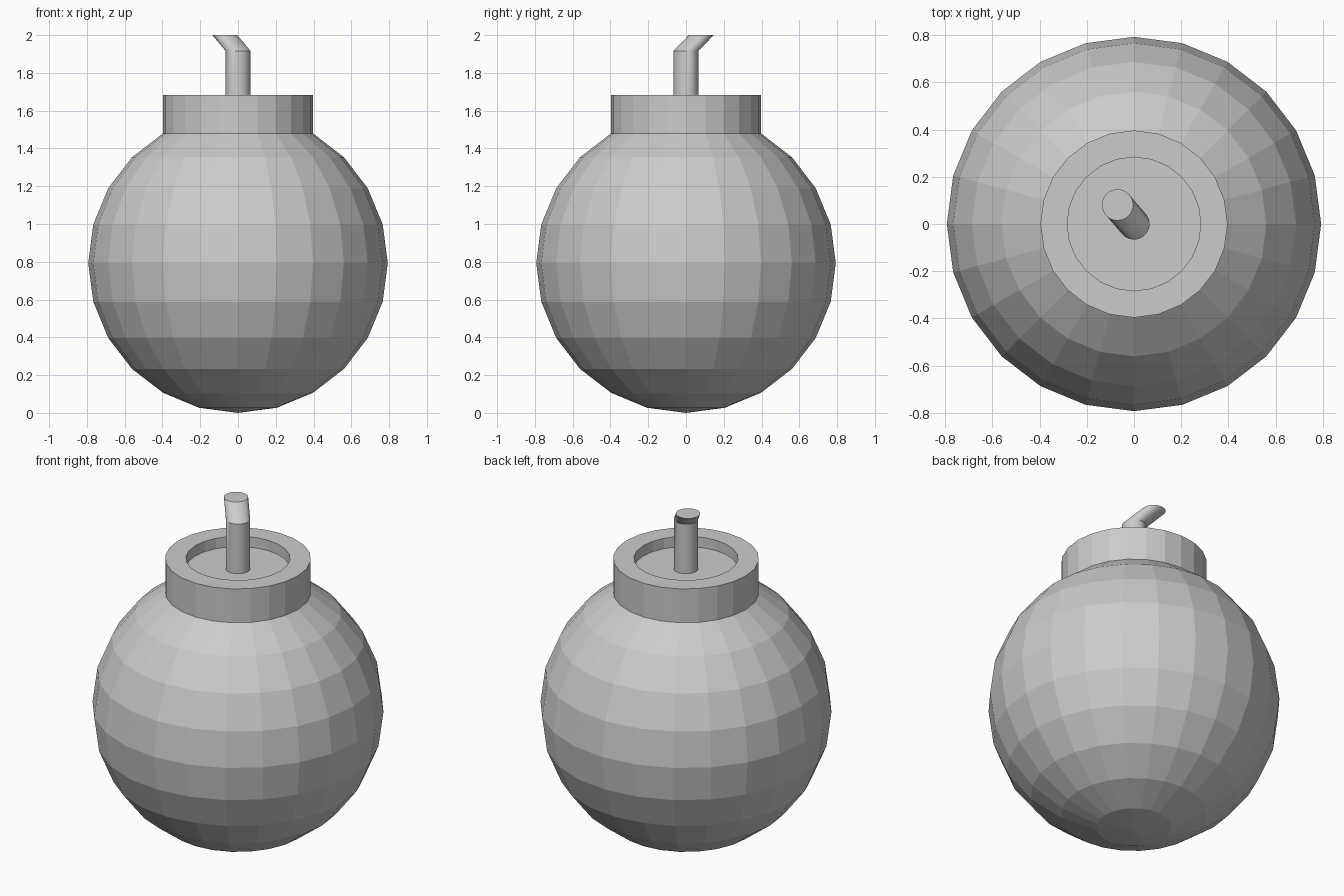
import bpy, bmesh
from math import sin, cos, pi

cube = bpy.data.objects.get("Cube")
if cube:
    bpy.data.objects.remove(cube, do_unlink=True)

GREY = (0.6, 0.6, 0.6, 1.0)
grey = bpy.data.materials.new("plain grey")
grey.use_nodes = True
grey.diffuse_color = GREY
grey.node_tree.nodes["Principled BSDF"].inputs["Base Color"].default_value = GREY


def loft(name, rings, sides, smooth=False):
    """Skin a stack of circles (radius, x, y, z); a zero radius closes to a point."""
    bm = bmesh.new()
    loops = []
    for r, x, y, z in rings:
        if r == 0:
            loops.append([bm.verts.new((x, y, z))] * sides)
        else:
            loops.append([bm.verts.new((x + r * cos(2 * pi * i / sides),
                                        y + r * sin(2 * pi * i / sides), z))
                          for i in range(sides)])
    for low, high in zip(loops, loops[1:]):
        for i in range(sides):
            j = (i + 1) % sides
            quad = dict.fromkeys((low[i], low[j], high[j], high[i]))
            bm.faces.new(list(quad))
    if rings[-1][0]:
        bm.faces.new(loops[-1])
    mesh = bpy.data.meshes.new(name)
    bm.to_mesh(mesh)
    bm.free()
    mesh.materials.append(grey)
    obj = bpy.data.objects.new(name, mesh)
    bpy.context.collection.objects.link(obj)
    if smooth:
        bpy.ops.object.select_all(action='DESELECT')
        obj.select_set(True)
        bpy.context.view_layer.objects.active = obj
        bpy.ops.object.shade_smooth_by_angle(angle=pi / 6)
    return obj


SIDES = 24
R = 0.793
STEP = pi / 12

# Round body: bottom pole up to the neck, then the neck wall, rim and sunken floor
body = [(R * sin(k * STEP), 0, 0, R - R * cos(k * STEP)) for k in range(11)]
NECK_R, RIM_Z, HOLE_R, FLOOR_Z = R / 2, 1.682, 0.283, 1.62
body += [(NECK_R, 0, 0, RIM_Z), (HOLE_R, 0, 0, RIM_Z), (HOLE_R, 0, 0, FLOOR_Z)]
loft("round_body_with_neck", body, SIDES)

# Fuse: straight stem, then a slanted tip with a level end
FUSE_R = 0.066
loft("fuse", [(FUSE_R, 0, 0, FLOOR_Z), (FUSE_R, 0, 0, 1.917),
              (FUSE_R, -0.07, 0.081, 2.0)], 32, smooth=True)
